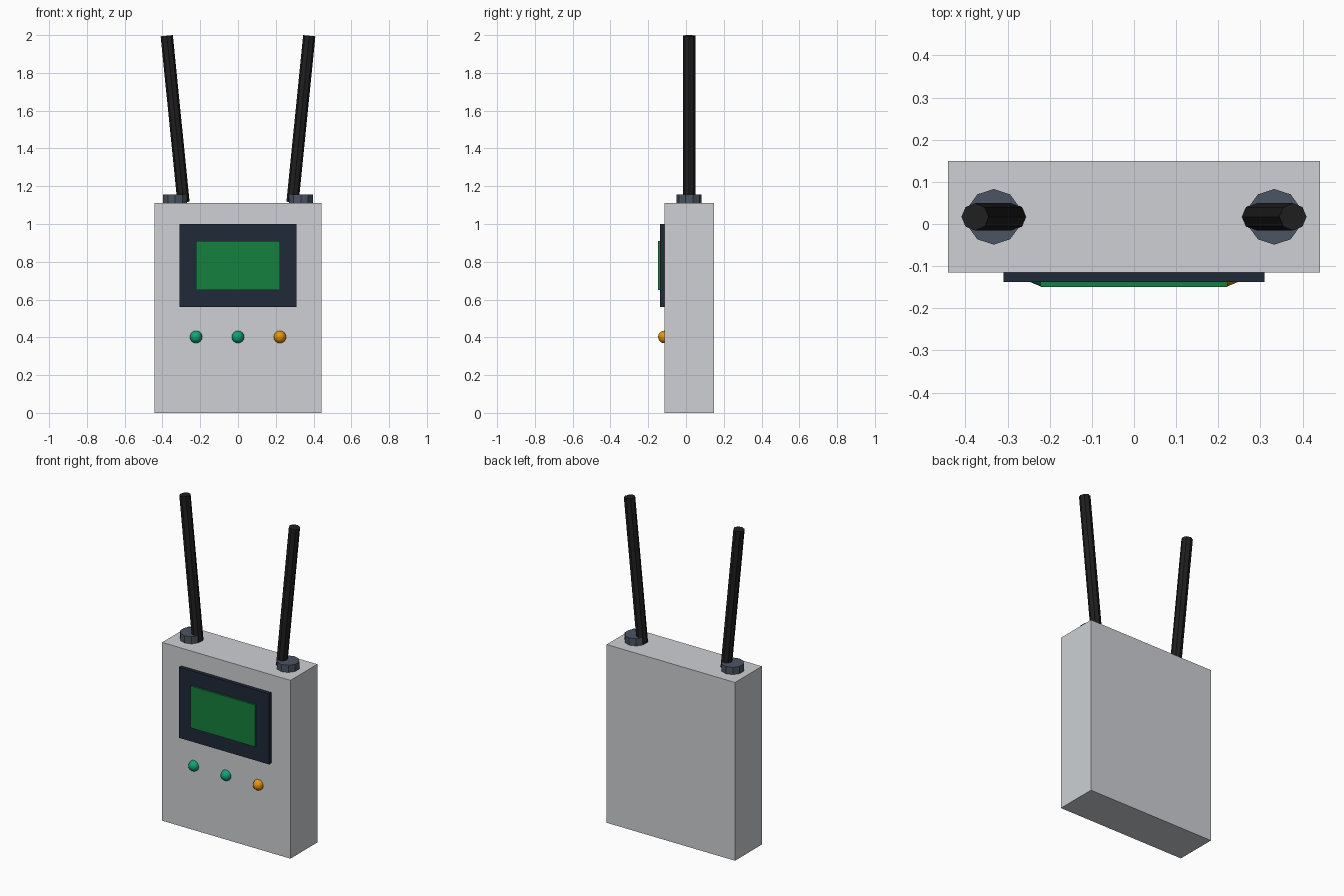
import bpy
from math import pi

if "Cube" in bpy.data.objects:
    bpy.data.objects.remove(bpy.data.objects["Cube"])


def material(name, hex_code):
    """Material with an sRGB hex colour converted to linear."""
    rgb = [int(hex_code[i:i + 2], 16) / 255 for i in (0, 2, 4)]
    m = bpy.data.materials.new(name)
    m.diffuse_color = [((c + 0.055) / 1.055) ** 2.4 if c > 0.04 else c / 12.92 for c in rgb] + [1]
    m.use_nodes = True
    m.node_tree.nodes["Principled BSDF"].inputs["Base Color"].default_value = m.diffuse_color
    return m


def finish(name, mat):
    ob = bpy.context.object
    ob.name = name
    ob.data.materials.append(mat)
    return ob


def box(name, mat, x, y, z):
    """Box from (min, max) pairs on each axis."""
    bpy.ops.mesh.primitive_cube_add(size=1, location=[sum(r) / 2 for r in (x, y, z)])
    ob = finish(name, mat)
    ob.scale = [r[1] - r[0] for r in (x, y, z)]
    bpy.ops.object.transform_apply(location=False, rotation=False, scale=True)
    return ob


def cylinder(name, mat, sides, radius, depth, loc, tilt=0):
    bpy.ops.mesh.primitive_cylinder_add(vertices=sides, radius=radius, depth=depth,
                                        location=loc, rotation=(0, tilt, 0))
    return finish(name, mat)


case = material("case_grey", "CDD0D4")
slate = material("slate", "4B5563")
dark = material("dark_navy", "1F2937")
black = material("black", "1F1F1F")
screen_green = material("screen_green", "15803D")
teal = material("teal", "10A37A")
amber = material("amber", "E8930C")

FRONT, BACK, TOP = -0.115, 0.149, 1.11
MID = (FRONT + BACK) / 2

# Case
box("case", case, (-0.442, 0.442), (FRONT, BACK), (0, TOP))

# Display: dark bezel with green screen
box("display_bezel", dark, (-0.31, 0.31), (-0.138, FRONT + 0.01), (0.56, 1.0))
box("display_screen", screen_green, (-0.222, 0.222), (-0.149, -0.13), (0.65, 0.91))

# Row of round buttons, half sunk in the case front
for name, x, mat in (("left", -0.222, teal), ("middle", 0, teal), ("right", 0.222, amber)):
    bpy.ops.mesh.primitive_uv_sphere_add(segments=8, ring_count=8, radius=0.033,
                                         location=(x, FRONT, 0.402))
    finish("button_" + name, mat)
    bpy.ops.object.shade_smooth()

# Antennas leaning outwards from their sockets
for name, side in (("left", -1), ("right", 1)):
    x = side * 0.333
    cylinder("antenna_socket_" + name, slate, 10, 0.066, 0.045, (x, MID, TOP + 0.0225))
    cylinder("antenna_" + name, black, 8, 0.0325, 0.886, (x, MID, 1.556), side * 0.1)
